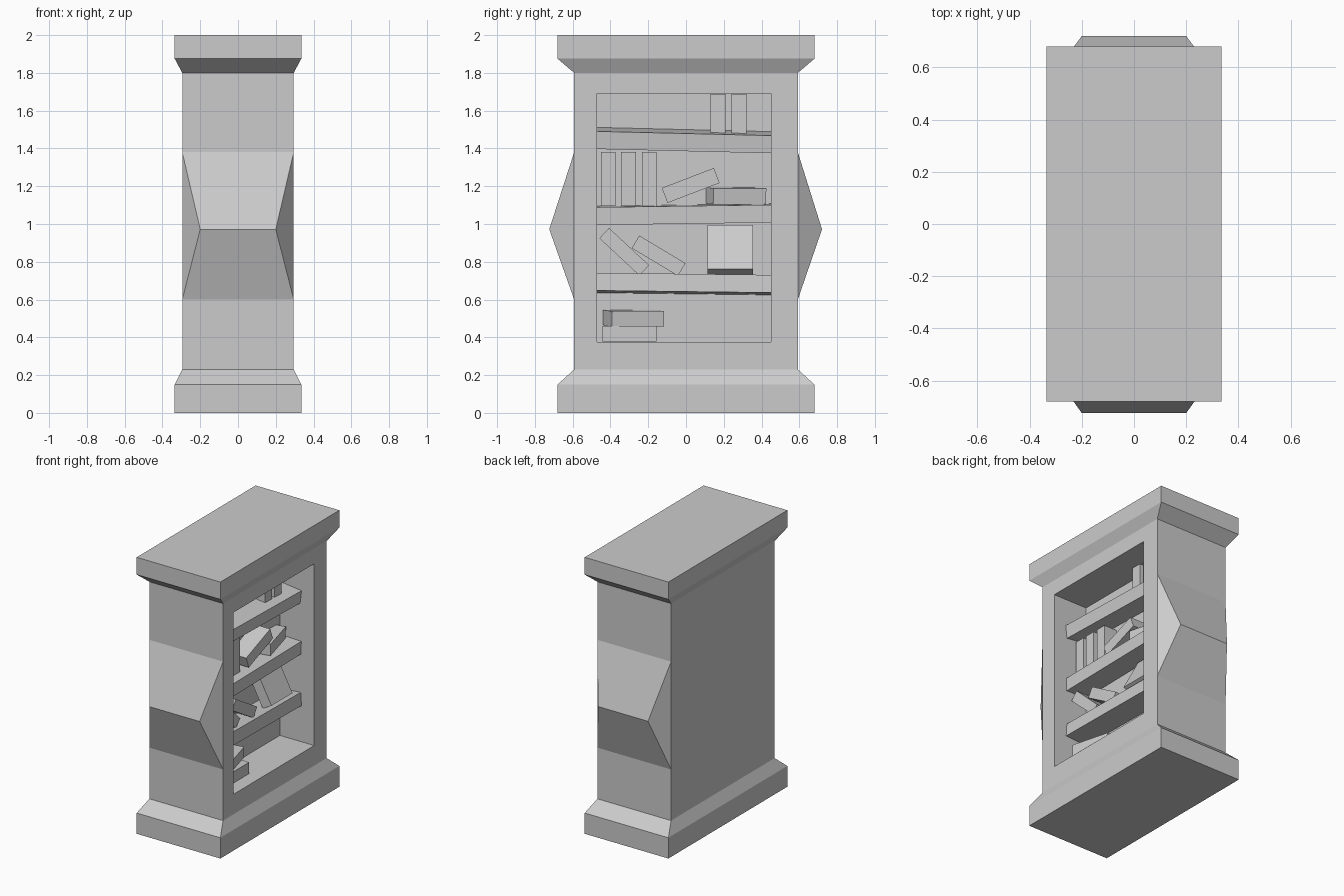
import bpy, bmesh
from math import radians
from mathutils import Matrix, Vector

if "Cube" in bpy.data.objects:
    bpy.data.objects.remove(bpy.data.objects["Cube"])


def make_object(name, bm):
    bmesh.ops.recalc_face_normals(bm, faces=bm.faces[:])
    mesh = bpy.data.meshes.new(name)
    bm.to_mesh(mesh)
    bm.free()
    ob = bpy.data.objects.new(name, mesh)
    bpy.context.collection.objects.link(ob)
    return ob


def box(name, centre, size, rot=(0, 0, 0)):
    bm = bmesh.new()
    m = Matrix.Translation(centre)
    for axis, a in zip("ZYX", reversed(rot)):
        m = m @ Matrix.Rotation(radians(a), 4, axis)
    bmesh.ops.create_cube(bm, size=1, matrix=m @ Matrix.Diagonal((*size, 1)))
    return make_object(name, bm)


# Pillar-like cabinet body: stacked rectangular rings (half x, half y, z)
rings = [(.335, .68, 0), (.335, .68, .15), (.295, .592, .23), (.295, .592, .6),
         (.295, .592, 1.38), (.295, .592, 1.8), (.335, .68, 1.875), (.335, .68, 2)]
bm = bmesh.new()
loops = [[bm.verts.new((sx * x, sy * y, z))
          for sx, sy in ((-1, -1), (1, -1), (1, 1), (-1, 1))] for x, y, z in rings]
bm.faces.new(loops[0])
bm.faces.new(loops[-1])
for i, (lo, hi) in enumerate(zip(loops, loops[1:])):
    for k in range(4):
        a, b = lo[k], lo[(k + 1) % 4]
        c, d = hi[(k + 1) % 4], hi[k]
        if i == 3 and k in (0, 2):
            # Wedge bulge on each end
            y = -.724 if k == 0 else .72
            p = bm.verts.new((-.2 if k == 0 else .2, y, .972))
            q = bm.verts.new((.2 if k == 0 else -.2, y, .972))
            for f in ((a, b, q, p), (p, q, c, d), (a, p, d), (b, c, q)):
                bm.faces.new(f)
        else:
            bm.faces.new((a, b, c, d))
body = make_object("cabinet_body", bm)

# Recess cut into the +x side
BACK = .02
cutter = box("recess_cutter", ((BACK + .5) / 2, -.01, 1.0325), (.5 - BACK, .92, 1.315))
cutter.hide_render = True
mod = body.modifiers.new("recess", 'BOOLEAN')
mod.operation = 'DIFFERENCE'
mod.solver = 'EXACT'
mod.object = cutter
bpy.context.view_layer.objects.active = body
bpy.ops.object.modifier_apply(modifier=mod.name)
bpy.data.objects.remove(cutter)

# Slightly crooked shelves: z centre, roll about x, pitch about y
for i, (z, roll, pitch) in enumerate(((.683, -.7, -4), (1.051, .8, 2), (1.443, -1.4, 7))):
    box(f"shelf_{i + 1}", (.103, -.01, z), (.174, .925, .094), (roll, pitch, 0))

# Upright books: y centre, bottom z, top z
for i, (y, z0, z1) in enumerate(((.17, 1.48, 1.688), (.28, 1.48, 1.688), (-.412, 1.095, 1.38),
                                 (-.305, 1.095, 1.38), (-.195, 1.095, 1.38))):
    box(f"upright_book_{i + 1}", (.07, y, (z0 + z1) / 2), (.11, .078, z1 - z0))

# Leaning books: y, z, length, thickness, tilt, twist
for i, (y, z, l, t, tilt, twist) in enumerate(((.025, 1.204, .295, .085, 21, 0),
                                               (-.327, .853, .29, .075, -43, 0),
                                               (-.145, .832, .285, .078, -31, 0))):
    box(f"leaning_book_{i + 1}", (.085, y, z), (.14, l, t), (tilt, 0, twist))

# Book leaning against the back, cover outward
box("tilted_book", (.09, .235, .86), (.08, .24, .265), (0, -28, 0))

# Flat books
box("flat_book_shelf", (.03, .26, 1.15), (.19, .29, .085), (0, 2, 15))
box("flat_book_lower", (.105, -.3, .42), (.19, .285, .082))
box("flat_book_upper", (.06, -.282, .502), (.22, .285, .08), (0, 2, 15))
